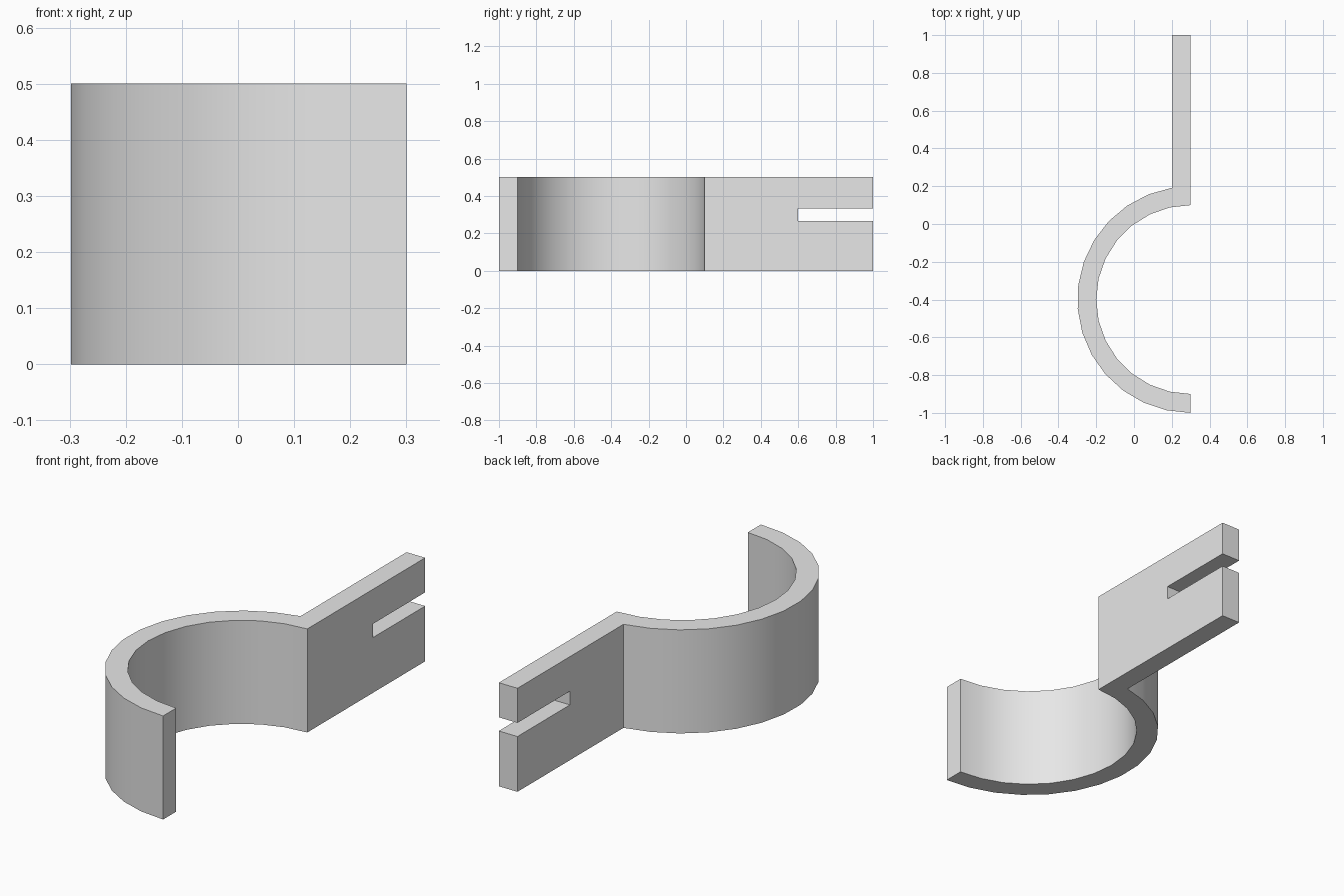
import bpy, bmesh
from math import sin, cos, asin, pi, radians
from mathutils import Vector

cube = bpy.data.objects.get("Cube")
if cube:
    bpy.data.objects.remove(cube, do_unlink=True)

HEIGHT = 0.5
CENTRE = Vector((0.3, -0.4))
INNER, OUTER = 0.5, 0.6
THICK = OUTER - INNER
STEPS = 14

grey = bpy.data.materials.new("light grey")
grey.use_nodes = True
colour = (0.8, 0.8, 0.8, 1)
grey.diffuse_color = colour
grey.node_tree.nodes["Principled BSDF"].inputs["Base Color"].default_value = colour


def arc(radius, sweep):
    """Points from the front end of the hook, round its -x side."""
    return [CENTRE + radius * Vector((-sin(a), -cos(a)))
            for a in (sweep * i / STEPS for i in range(STEPS + 1))]


def prism(name, outline, bottom, top):
    """Upright solid with the given plan outline."""
    bm = bmesh.new()
    face = bm.faces.new([bm.verts.new((p[0], p[1], bottom)) for p in outline])
    new = bmesh.ops.extrude_face_region(bm, geom=[face])["geom"]
    bmesh.ops.translate(bm, vec=(0, 0, top - bottom),
                        verts=[v for v in new if isinstance(v, bmesh.types.BMVert)])
    bmesh.ops.recalc_face_normals(bm, faces=bm.faces)
    mesh = bpy.data.meshes.new(name)
    bm.to_mesh(mesh)
    bm.free()
    mesh.materials.append(grey)
    obj = bpy.data.objects.new(name, mesh)
    bpy.context.collection.objects.link(obj)
    return obj


# Half-round hook running into a straight arm, as one solid
outer = arc(OUTER, pi - asin(THICK / OUTER))
inner = arc(INNER, pi)
arm_end = [(CENTRE.x - THICK, 1), (CENTRE.x, 1)]
bracket = prism("hook_bracket", outer + arm_end + inner[::-1], 0, HEIGHT)

# Open slot through the end of the arm
slot = prism("slot_cutter", [(0.1, 0.6), (0.4, 0.6), (0.4, 1.1), (0.1, 1.1)], 0.267, 0.333)
slot.hide_render = True
cut = bracket.modifiers.new("slot", "BOOLEAN")
cut.operation = "DIFFERENCE"
cut.solver = "EXACT"
cut.object = slot

bpy.ops.object.select_all(action="DESELECT")
bracket.select_set(True)
bpy.context.view_layer.objects.active = bracket
bpy.ops.object.modifier_apply(modifier=cut.name)
bpy.data.objects.remove(slot, do_unlink=True)

# Smooth curved walls, crisp corners
bpy.ops.object.shade_smooth_by_angle(angle=radians(30))
